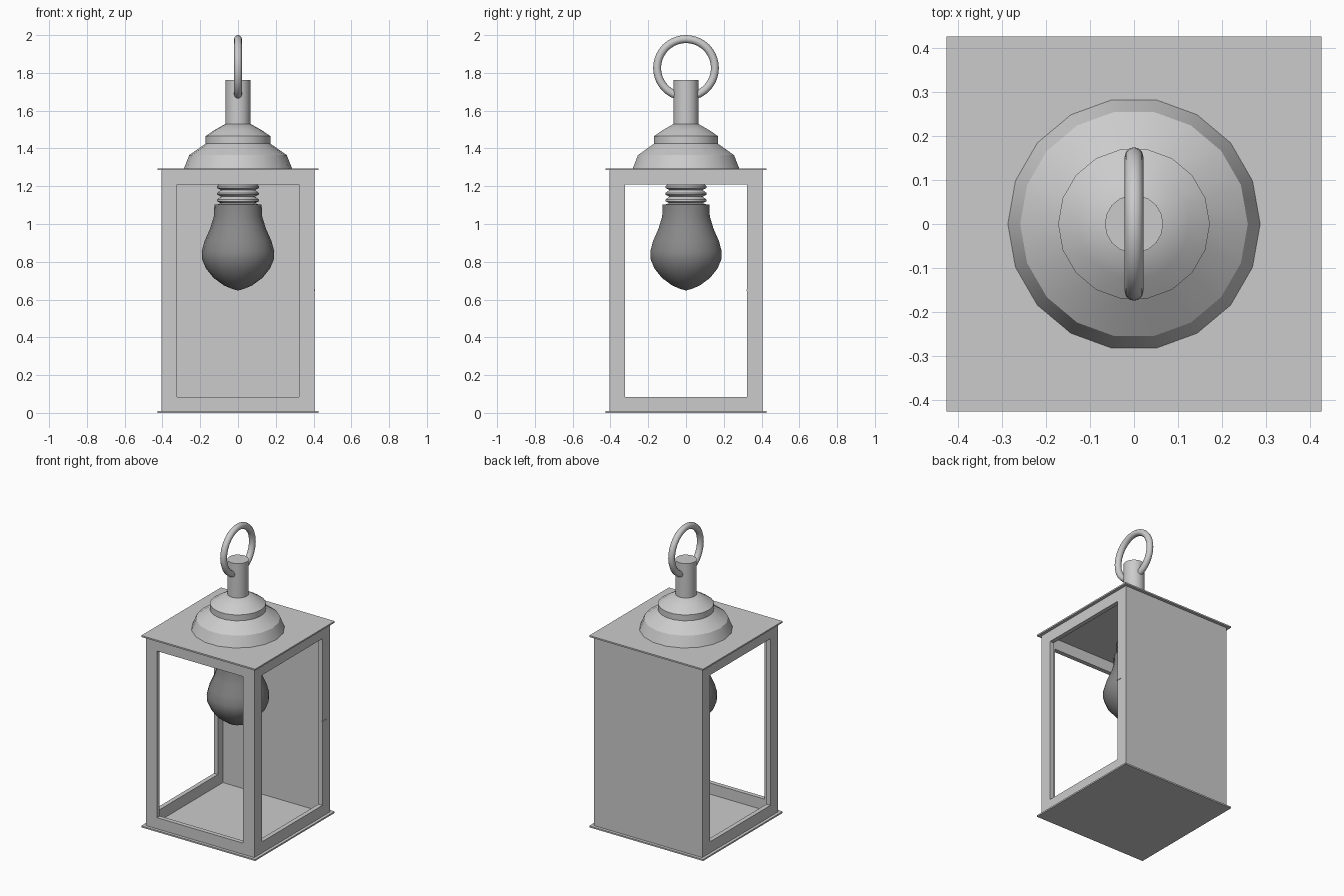
import bpy, bmesh
from math import radians, cos, sin, tau

if "Cube" in bpy.data.objects:
    bpy.data.objects.remove(bpy.data.objects["Cube"])


def box(name, lo, hi):
    bpy.ops.mesh.primitive_cube_add(size=1, location=[(a + b) / 2 for a, b in zip(lo, hi)])
    ob = bpy.context.object
    ob.name = name
    ob.scale = [b - a for a, b in zip(lo, hi)]
    bpy.ops.object.transform_apply(location=False, rotation=False, scale=True)
    return ob


def smooth(ob, angle):
    bpy.ops.object.select_all(action='DESELECT')
    bpy.context.view_layer.objects.active = ob
    ob.select_set(True)
    bpy.ops.object.shade_smooth_by_angle(angle=radians(angle))


def lathe(name, profile, sides=18, angle=30):
    """Revolve (radius, z) points about z; radius 0 makes a pole."""
    bm = bmesh.new()
    rings = []
    for r, z in profile:
        if r == 0:
            rings.append([bm.verts.new((0, 0, z))] * sides)
        else:
            rings.append([bm.verts.new((r * cos(tau * i / sides), r * sin(tau * i / sides), z))
                          for i in range(sides)])
    for a, b in zip(rings, rings[1:]):
        for i in range(sides):
            j = (i + 1) % sides
            bm.faces.new(list(dict.fromkeys((a[i], a[j], b[j], b[i]))))
    for ring in (rings[0], rings[-1]):
        if len(set(ring)) > 1:
            bm.faces.new(ring)
    bmesh.ops.recalc_face_normals(bm, faces=bm.faces)
    me = bpy.data.meshes.new(name)
    bm.to_mesh(me)
    bm.free()
    ob = bpy.data.objects.new(name, me)
    bpy.context.collection.objects.link(ob)
    smooth(ob, angle)
    return ob


# Housing: hollow box, windows at the front and both sides, solid back
H, T, W = 0.405, 0.03, 0.322
housing = box("housing", (-H, -H, 0.01), (H, H, 1.285))
cutters = [
    box("room_cutter", (T - H, T - H, -0.1), (H - T, H - T, 1.4)),
    box("side_window_cutter", (-1, -W, 0.085), (1, W, 1.21)),
    box("front_window_cutter", (-W, -1, 0.085), (W, 0, 1.21)),
]
bpy.context.view_layer.objects.active = housing
for cutter in cutters:
    mod = housing.modifiers.new("cut", 'BOOLEAN')
    mod.operation, mod.solver, mod.object = 'DIFFERENCE', 'EXACT', cutter
    bpy.ops.object.modifier_apply(modifier=mod.name)
    bpy.data.objects.remove(cutter)

# Thin overhanging plates and the small catch on the right rear post
P = 0.425
box("base_plate", (-P, -P, 0), (P, P, 0.01))
box("roof_plate", (-P, -P, 1.285), (P, P, 1.295))
box("door_catch", (0.395, 0.32, 0.646), (0.408, 0.365, 0.652))

# Stepped cap and stem
lathe("cap", [(0.288, 1.29), (0.258, 1.365), (0.172, 1.425), (0.172, 1.465),
              (0.125, 1.497), (0.066, 1.53)], angle=32)
lathe("stem", [(0.066, 1.52), (0.066, 1.762)])

# Hanging ring
bpy.ops.mesh.primitive_torus_add(major_segments=40, minor_segments=12, major_radius=0.153,
                                 minor_radius=0.021, location=(0, 0, 1.826),
                                 rotation=(0, radians(90), 0))
ring = bpy.context.object
ring.name = "hanging_ring"
smooth(ring, 60)

# Threaded bulb socket
thread = [(0.095, 1.288), (0.095, 1.215)]
for z in (1.2, 1.165, 1.13):
    thread += [(0.11, z), (0.11, z - 0.01), (0.09, z - 0.02)]
lathe("bulb_socket", thread + [(0.12, 1.1)], angle=25)

# Glass bulb
bulb = lathe("bulb", [(0.125, 1.103), (0.128, 1.04), (0.148, 0.975), (0.177, 0.91),
                      (0.192, 0.855), (0.191, 0.815), (0.17, 0.765), (0.13, 0.715),
                      (0.075, 0.675), (0.03, 0.656), (0, 0.648)], angle=40)
glass = bpy.data.materials.new("dark_glass")
glass.diffuse_color = (0.25, 0.25, 0.25, 1)
glass.use_nodes = True
glass.node_tree.nodes["Principled BSDF"].inputs["Base Color"].default_value = glass.diffuse_color
bulb.data.materials.append(glass)
